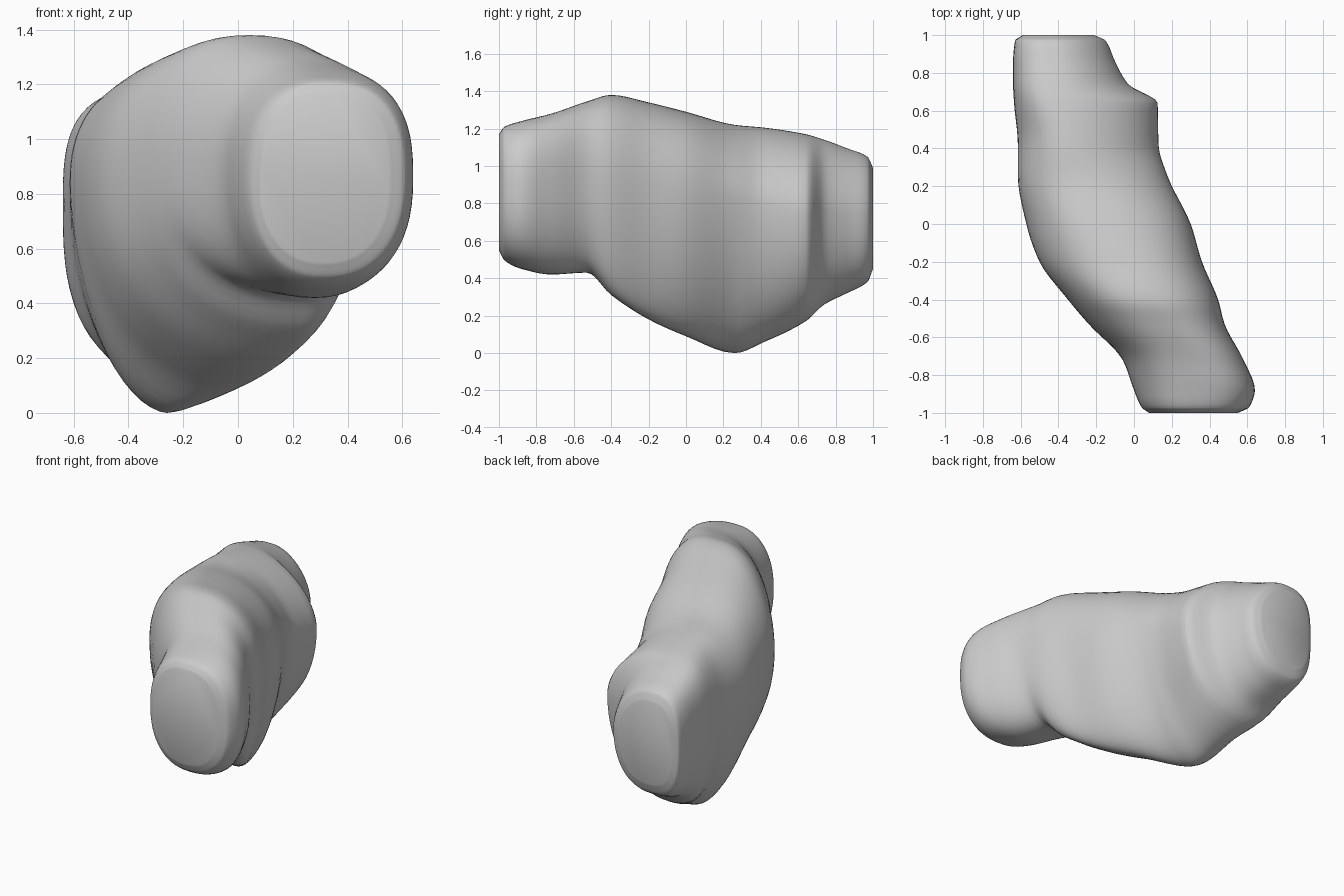
import bpy, bmesh
from math import sin, cos, pi

if "Cube" in bpy.data.objects:
    bpy.data.objects.remove(bpy.data.objects["Cube"])

# Cross-sections along the body:
# y, left x, right x, crest x, keel x, bottom z, top z, widest z
SECTIONS = [
    (-1.00, 0.08, 0.55, 0.31, 0.31, 0.55, 1.17, 0.86),
    (-0.97, 0.04, 0.61, 0.31, 0.31, 0.495, 1.21, 0.86),
    (-0.88, 0.00, 0.64, 0.31, 0.30, 0.45, 1.24, 0.86),
    (-0.72, -0.06, 0.58, 0.26, 0.28, 0.42, 1.28, 0.88),
    (-0.53, -0.24, 0.48, 0.13, 0.24, 0.43, 1.345, 0.88),
    (-0.40, -0.35, 0.445, 0.04, 0.23, 0.31, 1.38, 0.88),
    (-0.20, -0.50, 0.36, -0.06, 0.12, 0.18, 1.34, 0.86),
    (0.00, -0.57, 0.30, -0.17, -0.03, 0.09, 1.29, 0.84),
    (0.26, -0.615, 0.175, -0.29, -0.26, 0.00, 1.22, 0.84),
    (0.42, -0.615, 0.13, -0.34, -0.28, 0.06, 1.205, 0.80),
    (0.64, -0.635, 0.125, -0.37, -0.31, 0.17, 1.17, 0.76),
    (0.74, -0.64, -0.03, -0.39, -0.36, 0.26, 1.14, 0.76),
    (0.86, -0.64, -0.10, -0.41, -0.39, 0.32, 1.095, 0.76),
    (0.97, -0.63, -0.15, -0.42, -0.41, 0.38, 1.05, 0.74),
    (1.00, -0.59, -0.21, -0.42, -0.41, 0.45, 0.99, 0.74),
]
SIDES, STEPS = 64, 5


def slope(i, k):
    """Flat at local extremes, averaged elsewhere, so profiles do not overshoot."""
    if i in (0, len(SECTIONS) - 1):
        j = max(1, i)
        a, b = SECTIONS[j - 1], SECTIONS[j]
        return (b[k] - a[k]) / (b[0] - a[0])
    a, b, c = SECTIONS[i - 1:i + 2]
    d1 = (b[k] - a[k]) / (b[0] - a[0])
    d2 = (c[k] - b[k]) / (c[0] - b[0])
    return 0 if d1 * d2 <= 0 else 2 * d1 * d2 / (d1 + d2)


def blend(i, t):
    a, b = SECTIONS[i], SECTIONS[i + 1]
    h = b[0] - a[0]
    out = [a[0] + h * t]
    for k in range(1, 8):
        out.append((2*t**3 - 3*t**2 + 1) * a[k] + (t**3 - 2*t**2 + t) * h * slope(i, k)
                   + (3*t**2 - 2*t**3) * b[k] + (t**3 - t**2) * h * slope(i + 1, k))
    return out


def step(y, lo, hi):
    t = min(1, max(0, (y - lo) / (hi - lo)))
    return t * t * (3 - 2 * t)


def fullness(y, right, top):
    """Roundness exponent of one quadrant: lower is leaner, higher is boxier."""
    front, back = 1 - step(y, -0.8, -0.3), step(y, 0.45, 0.75)
    mid = max(0, 1 - abs(y - 0.25) / 0.7)
    if top:
        return 2.3 + 0.35 * front - 0.5 * step(y, 0.0, 0.4) if right else 2.3 + 0.8 * back
    return 2.25 - 0.45 * mid + 0.1 * front if right else 2.3 - 0.55 * mid + 0.75 * back


def ring(bm, sec):
    """Four-quadrant rounded outline through the extreme points of a section."""
    y, xl, xr, xt, xb, zb, zt, zm = sec
    verts = []
    for j in range(SIDES):
        a = 2 * pi * j / SIDES
        c, s = cos(a), sin(a)
        n = fullness(y, c >= 0, s >= 0)
        u, v = abs(c) ** (2 / n), abs(s) ** (2 / n)
        x0 = xt + (xb - xt) * (0.5 - 0.5 * (v if s >= 0 else -v))
        x = x0 + ((xr - x0) if c >= 0 else (xl - x0)) * u
        z = zm + ((zt - zm) if s >= 0 else (zb - zm)) * v
        verts.append(bm.verts.new((x, y, z)))
    return verts


# Organic body: rings bridged into a tube with flat ends
bm = bmesh.new()
rings = [ring(bm, blend(i, s / STEPS))
         for i in range(len(SECTIONS) - 1) for s in range(STEPS)]
rings.append(ring(bm, SECTIONS[-1]))
for r0, r1 in zip(rings, rings[1:]):
    for j in range(SIDES):
        k = (j + 1) % SIDES
        bm.faces.new((r0[j], r0[k], r1[k], r1[j]))
bm.faces.new(rings[0])
bm.faces.new(rings[-1])
bmesh.ops.recalc_face_normals(bm, faces=bm.faces)

mesh = bpy.data.meshes.new("organic_body")
bm.to_mesh(mesh)
bm.free()
body = bpy.data.objects.new("organic_body", mesh)
bpy.context.collection.objects.link(body)
bpy.context.view_layer.objects.active = body
body.select_set(True)
bpy.ops.object.shade_smooth_by_angle(angle=0.6)
